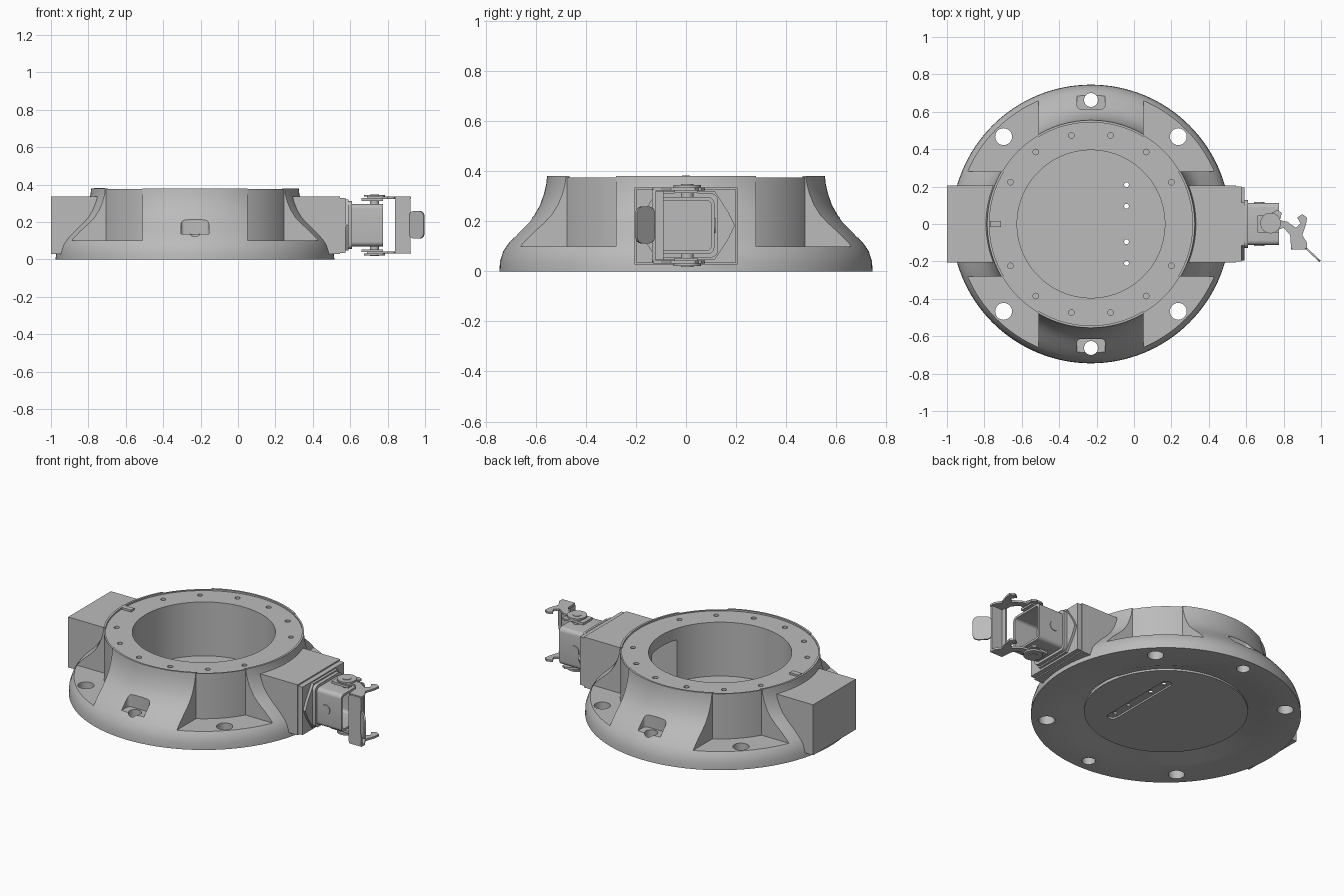
import bpy, bmesh, math
from mathutils import Matrix, Vector

old = bpy.data.objects.get("Cube")
if old:
    bpy.data.objects.remove(old, do_unlink=True)

CX = -0.23  # axis of the round body

grey = bpy.data.materials.new("cast_grey")
grey.use_nodes = True
grey.diffuse_color = (0.5, 0.5, 0.5, 1)
grey.node_tree.nodes["Principled BSDF"].inputs["Base Color"].default_value = (0.5, 0.5, 0.5, 1)


def finish(name, bm):
    bmesh.ops.recalc_face_normals(bm, faces=bm.faces)
    me = bpy.data.meshes.new(name)
    bm.to_mesh(me)
    bm.free()
    me.materials.append(grey)
    ob = bpy.data.objects.new(name, me)
    bpy.context.collection.objects.link(ob)
    return ob


def box(name, x, y, z, round_axis=None, radius=0.02):
    """Box from ranges; edges along round_axis may be rounded."""
    bm = bmesh.new()
    bmesh.ops.create_cube(bm, size=1)
    for v in bm.verts:
        v.co = Vector([a[0] + (c + 0.5) * (a[1] - a[0]) for a, c in zip((x, y, z), v.co)])
    if round_axis is not None:
        edges = [e for e in bm.edges
                 if abs((e.verts[0].co - e.verts[1].co).normalized()[round_axis]) > 0.9]
        bmesh.ops.bevel(bm, geom=edges, offset=radius, segments=5, affect='EDGES', profile=0.5)
    return finish(name, bm)


def cyl(name, at, r, depth, axis='Z', r2=None, seg=32):
    """Cylinder or cone starting at a point and running along +axis."""
    bm = bmesh.new()
    bmesh.ops.create_cone(bm, cap_ends=True, segments=seg, radius1=r,
                          radius2=r if r2 is None else r2, depth=depth)
    turn = {'Z': Matrix(), 'X': Matrix.Rotation(math.pi / 2, 4, 'Y'),
            'Y': Matrix.Rotation(-math.pi / 2, 4, 'X')}[axis]
    bm.transform(Matrix.Translation(at) @ turn @ Matrix.Translation((0, 0, depth / 2)))
    return finish(name, bm)


def prism(name, pts, at, height, axis='Z'):
    """Outline in XY extruded in Z, or outline in YZ extruded in X."""
    bm = bmesh.new()
    place = (lambda a, b: (a, b, at)) if axis == 'Z' else (lambda a, b: (at, a, b))
    face = bm.faces.new([bm.verts.new(place(*p)) for p in pts])
    up = bmesh.ops.extrude_face_region(bm, geom=[face])
    shift = (0, 0, height) if axis == 'Z' else (height, 0, 0)
    bmesh.ops.translate(bm, vec=shift, verts=[v for v in up["geom"] if isinstance(v, bmesh.types.BMVert)])
    return finish(name, bm)


def combine(ob, tool, op='DIFFERENCE'):
    mod = ob.modifiers.new("combine", 'BOOLEAN')
    mod.operation, mod.solver, mod.object = op, 'EXACT', tool
    dg = bpy.context.evaluated_depsgraph_get()
    dg.update()
    me = bpy.data.meshes.new_from_object(ob.evaluated_get(dg))
    ob.modifiers.clear()
    ob.data = me
    bpy.data.objects.remove(tool, do_unlink=True)


def smooth(ob):
    bpy.ops.object.select_all(action='DESELECT')
    ob.select_set(True)
    bpy.context.view_layer.objects.active = ob
    bpy.ops.object.shade_smooth_by_angle(angle=math.radians(30))


# Flared round body
profile = [(0, 0), (.745, 0), (.743, .04), (.73, .08), (.71, .11), (.675, .15), (.635, .19),
           (.605, .225), (.583, .265), (.567, .31), (.558, .35), (.555, .38), (0, .38)]
bm = bmesh.new()
verts = [bm.verts.new((r + CX, 0, z)) for r, z in profile]
edges = [bm.edges.new(p) for p in zip(verts, verts[1:])]
bmesh.ops.spin(bm, geom=verts + edges, cent=(CX, 0, 0), axis=(0, 0, 1),
               angle=math.tau, steps=128, use_duplicate=False)
bmesh.ops.remove_doubles(bm, verts=bm.verts, dist=1e-4)
body = finish("flanged_body", bm)

# Corner pockets over the flange, then the hub they stop at
for sx in (-1, 1):
    for sy in (-1, 1):
        combine(body, box("cut", sorted((CX + sx * .28, CX + sx * .9)),
                          sorted((sy * .28, sy * .9)), (.1, .5)))
combine(body, cyl("hub", (CX, 0, .05), .552, .325, seg=128), 'UNION')

# Side terminal boxes
combine(body, box("left_box", (-1, CX - .47), (-.205, .205), (.028, .335)), 'UNION')
combine(body, box("right_box", (CX + .47, .545), (-.205, .205), (.028, .335)), 'UNION')

# Bore, top recess inside the lip, flared underside and wiring opening
combine(body, cyl("cut", (CX, 0, .37), .543, .1, seg=128))
combine(body, cyl("cut", (CX, 0, -.1), .395, .6, seg=96))
combine(body, cyl("cut", (CX, 0, -.01), .572, .05, r2=.44, seg=96))
combine(body, box("cut", (CX + .3, CX + .66), (-.12, .12), (.03, .3)))

# Flange bolt holes, front and back bolt pockets
for sx in (-1, 1):
    for sy in (-1, 1):
        combine(body, cyl("cut", (CX + sx * .467, sy * .467, -.1), .045, .4))
for sy in (-1, 1):
    combine(body, box("cut", (CX - .075, CX + .075), sorted((sy * .615, sy * .705)),
                      (.135, .5), 2, .02))
    combine(body, box("cut", (CX - .075, CX + .075), sorted((sy * .65, sy * .85)), (.135, .5)))
    combine(body, cyl("cut", (CX, sy * .663, -.1), .037, .4))

# Blind screw holes in the top ring
for side in (0, 180):
    for i in range(6):
        a = math.radians(side + 27.5 + 25 * i)
        combine(body, cyl("cut", (CX + .485 * math.cos(a), .485 * math.sin(a), .34), .015, .1, seg=16))
smooth(body)

# Locating key on the top ring
box("locating_key", (CX - .54, CX - .48), (-.016, .016), (.36, .382))

# Floor disc with a slot beneath and small through holes
disc = cyl("floor_disc", (CX, 0, .024), .452, .018, seg=96)
combine(disc, box("cut", (CX + .16, CX + .22), (-.26, .26), (0, .034), 2, .0295))
for y in (-.21, -.095, .095, .21):
    combine(disc, cyl("cut", (CX + .19, y, 0), .013, .1, seg=16))
smooth(disc)

# Connector mounting flange and collar
ZC = .183
box("flange_gasket", (.54, .575), (-.2, .2), (.035, .327))
hexagon = [(-.195, ZC), (-.17, .235), (-.115, .32), (.115, .32), (.17, .235), (.195, ZC),
           (.17, .13), (.115, .047), (-.115, .047), (-.17, .13)]
plate = prism("connector_flange", hexagon, .572, .018, 'X')
for sy in (-1, 1):
    combine(plate, cyl("cut", (.58, sy * .142, ZC), .017, .05, 'X'))
smooth(plate)
smooth(box("connector_collar", (.58, .61), (-.128, .128), (.055, .312), 0, .03))

# Hollow connector shell with a round boss on each side
shell = box("connector_shell", (.6, .775), (-.113, .113), (.07, .296), 0, .025)
combine(shell, box("cut", (.615, .9), (-.1, .1), (.083, .283), 0, .018))
smooth(shell)
for sy in (-1, 1):
    smooth(cyl("side_boss", (.67, sy * .113 - .004, ZC), .029, .008, 'Y'))

# Locking lever: pivots and arms above and below, bridge plate and thumb tab
arm = [(.69, .035), (.69, -.03), (.76, -.035), (.8, -.02), (.835, -.06), (.84, -.132), (.925, -.132),
       (.925, -.1), (.9, -.06), (.92, 0), (.925, .035), (.9, .052), (.872, .035), (.89, .005),
       (.865, -.02), (.82, .012), (.78, .02), (.79, .06), (.765, .075)]
for name, s in (("upper", 1), ("lower", -1)):
    def span(a, b):
        return sorted((ZC + s * a, ZC + s * b))
    lo, hi = span(.14, .152)
    prism(name + "_lever_arm", arm, lo, hi - lo)
    lo, hi = span(.108, .165)
    smooth(cyl(name + "_pivot", (.73, .005, lo), .025, hi - lo))
    lo, hi = span(.152, .162)
    smooth(cyl(name + "_pivot_washer", (.73, .005, lo), .055, hi - lo))
    box(name + "_pivot_lug", (.66, .775), (-.045, .045), span(.13, .145))

smooth(box("lever_bridge", (.84, .922), (-.135, -.12), (.035, .33), 1, .015))
box("lever_bridge_lip", (.84, .85), (-.135, -.09), (.045, .32))

tab = box("thumb_tab", (0, .105), (-.005, .005), (.112, .258), 1, .03)
tab.data.transform(Matrix.Translation((.918, -.128, 0)) @ Matrix.Rotation(math.radians(-43), 4, 'Z'))
smooth(tab)
